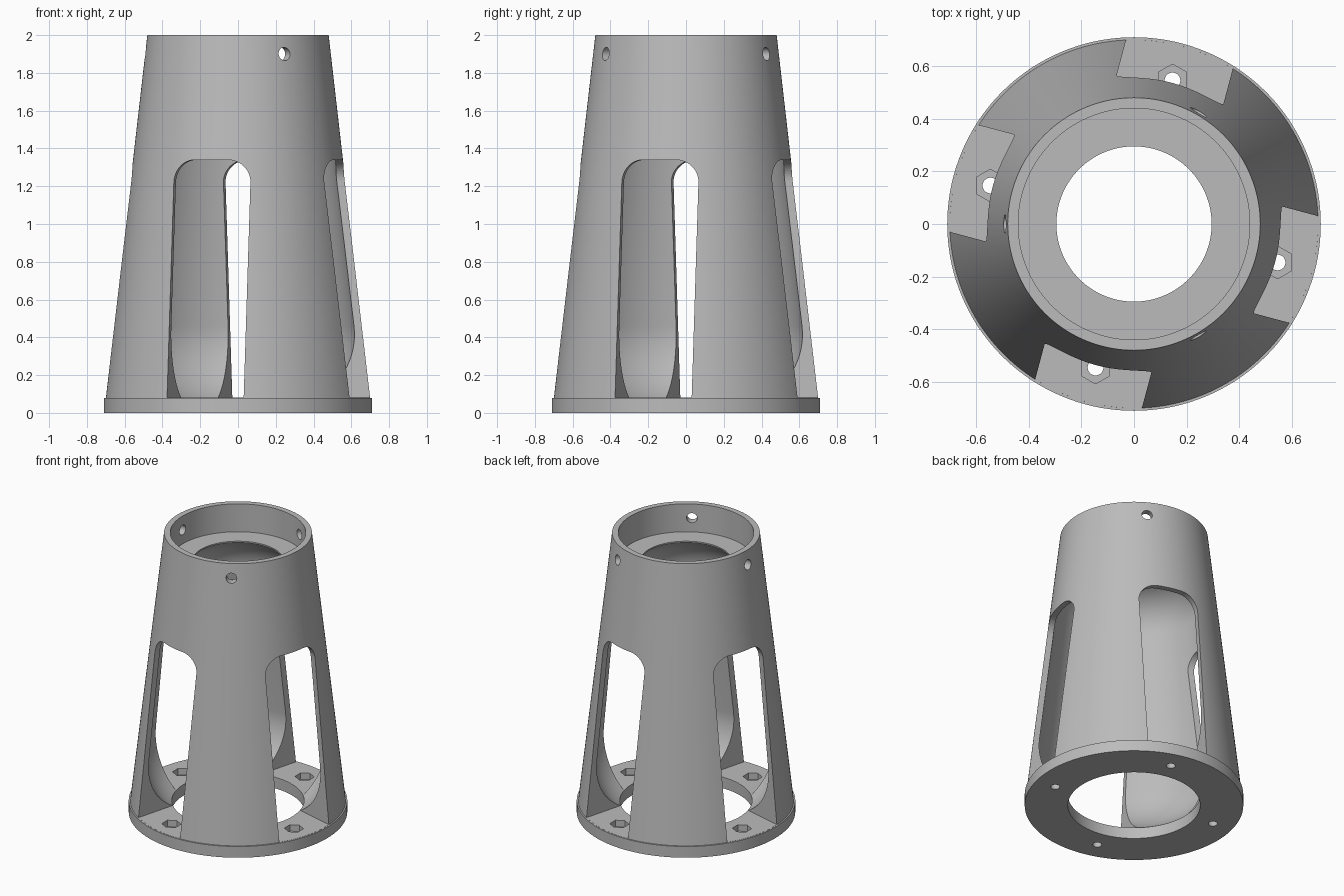
import bpy, bmesh
from math import sin, cos, pi, radians, atan2
from mathutils import Matrix, Vector

cube = bpy.data.objects.get("Cube")
if cube:
    bpy.data.objects.remove(cube)

BASE_R, FOOT_R, TOP_R = 0.71, 0.70, 0.48
BASE_H, TOP_Z, WALL = 0.08, 2.0, 0.04

grey = bpy.data.materials.new("plain grey")
grey.use_nodes = True
COLOUR = (0.5, 0.5, 0.5, 1)
grey.diffuse_color = COLOUR
grey.node_tree.nodes["Principled BSDF"].inputs["Base Color"].default_value = COLOUR


def inner_r(z):
    return FOOT_R + (TOP_R - FOOT_R) * (z - BASE_H) / (TOP_Z - BASE_H) - WALL


def fillet(z, end, steps=14):
    """Arc leaving the inner wall tangentially at height z and stopping at end."""
    start, end = Vector((inner_r(z), z)), Vector(end)
    n = Vector((-(TOP_Z - BASE_H), TOP_R - FOOT_R)).normalized()
    chord = end - start
    rad = chord.length_squared / (2 * chord.dot(n))
    c = start + n * rad
    a = atan2(*(start - c).yx)
    b = atan2(*(end - c).yx)
    return [(c.x + rad * cos(a + (b - a) * i / steps),
             c.y + rad * sin(a + (b - a) * i / steps)) for i in range(steps + 1)]


def make_object(name, bm):
    bmesh.ops.recalc_face_normals(bm, faces=bm.faces)
    mesh = bpy.data.meshes.new(name)
    bm.to_mesh(mesh)
    bm.free()
    mesh.materials.append(grey)
    ob = bpy.data.objects.new(name, mesh)
    bpy.context.collection.objects.link(ob)
    return ob


def lathe(name, profile, sides=144):
    bm = bmesh.new()
    rings = [[bm.verts.new((r * cos(2 * pi * i / sides), r * sin(2 * pi * i / sides), z))
              for i in range(sides)] for r, z in profile]
    for k, ring in enumerate(rings):
        nxt = rings[(k + 1) % len(rings)]
        for i in range(sides):
            j = (i + 1) % sides
            bm.faces.new((ring[i], ring[j], nxt[j], nxt[i]))
    return make_object(name, bm)


def prism(bm, outline, depth, matrix):
    """Extrude a 2D outline along local z, then place it."""
    low, high = ([bm.verts.new(matrix @ Vector((x, y, z))) for x, y in outline]
                 for z in (0, depth))
    bm.faces.new(low[::-1])
    bm.faces.new(high)
    for i in range(len(low)):
        j = (i + 1) % len(low)
        bm.faces.new((low[i], low[j], high[j], high[i]))


def ngon(r, n, phase=0.0):
    return [(r * cos(2 * pi * i / n + phase), r * sin(2 * pi * i / n + phase)) for i in range(n)]


def radial(angle, start):
    """Local x is tangential, local y is up, local z points outwards."""
    a = radians(angle)
    out, tan, up = Vector((cos(a), sin(a), 0)), Vector((-sin(a), cos(a), 0)), Vector((0, 0, 1))
    m = Matrix((tan, up, out)).transposed().to_4x4()
    m.translation = out * start
    return m


def cut(target, name, bm):
    cutter = make_object(name, bm)
    cutter.hide_render = True
    mod = target.modifiers.new(name, 'BOOLEAN')
    mod.operation, mod.solver, mod.object = 'DIFFERENCE', 'EXACT', cutter
    bpy.context.view_layer.objects.active = target
    bpy.ops.object.modifier_apply(modifier=mod.name)
    bpy.data.objects.remove(cutter)


# Tapered tower with flanged base, rounded cavity and recessed top
profile = [(0.43, 0), (BASE_R, 0), (BASE_R, BASE_H), (FOOT_R, BASE_H), (TOP_R, TOP_Z),
           (0.44, TOP_Z), (0.44, 1.8), (0.295, 1.8)]
profile += fillet(1.55, (0.295, 1.79))[::-1]
profile += fillet(0.46, (0.43, BASE_H))
tower = lathe("tapered_tower", profile)

# Four tall windows with rounded upper corners
HALF, HEAD, CORNER = 0.21, 1.34, 0.12
arch = [(-HALF, BASE_H + 0.001), (HALF, BASE_H + 0.001)]
for side, first in ((1, 0), (-1, pi / 2)):
    for i in range(13):
        a = first + pi / 2 * i / 12
        arch.append((side * (HALF - CORNER) + CORNER * cos(a), HEAD - CORNER + CORNER * sin(a)))
window_angles = [75 + 90 * k for k in range(4)]
bm = bmesh.new()
for angle in window_angles:
    prism(bm, arch, 0.7, radial(angle, 0.25))
cut(tower, "windows", bm)

# Bolt holes and hexagonal nut pockets in the base
for name, outline, low in (("bolt_holes", ngon(0.03, 24), -0.1),
                           ("nut_pockets", ngon(0.062, 6, pi / 2), 0.035)):
    bm = bmesh.new()
    for angle in window_angles:
        a = radians(angle)
        prism(bm, outline, 0.25, Matrix.Translation((0.565 * cos(a), 0.565 * sin(a), low)))
    cut(tower, name, bm)

# Three screw holes through the top rim
bm = bmesh.new()
for angle in (60, 180, 300):
    prism(bm, [(x, y + 1.9) for x, y in ngon(0.035, 24)], 0.3, radial(angle, 0.35))
cut(tower, "rim_holes", bm)

# Smooth walls, crisp edges
bpy.ops.object.select_all(action='DESELECT')
tower.select_set(True)
bpy.context.view_layer.objects.active = tower
bpy.ops.object.shade_smooth_by_angle(angle=radians(30))
